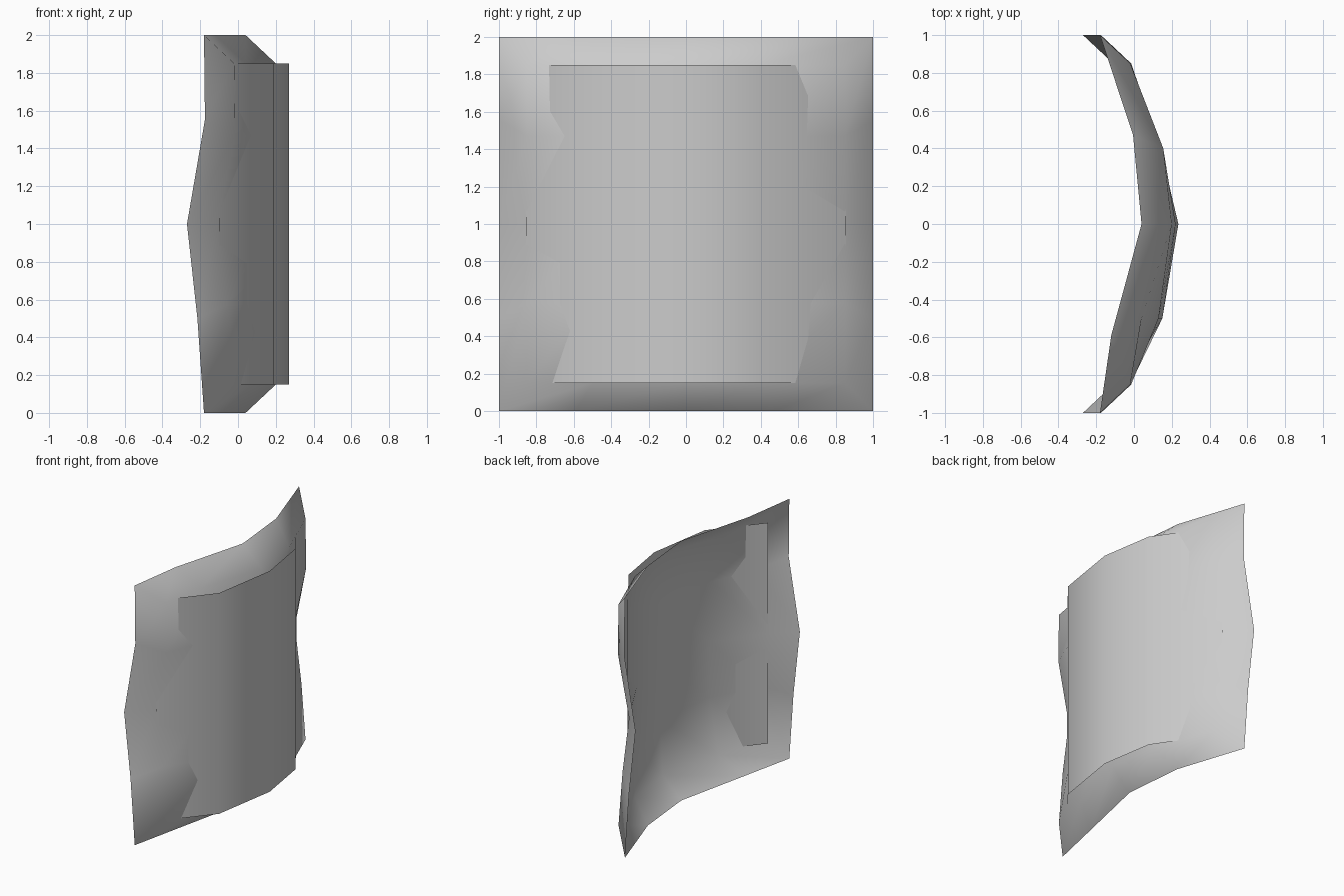
import bpy

if "Cube" in bpy.data.objects:
    bpy.data.objects.remove(bpy.data.objects["Cube"])


def sheet(name, rows):
    """Smooth open surface through a grid of points."""
    w = len(rows[0])
    verts = [p for r in rows for p in r]
    faces = [(i * w + j, i * w + j + 1, (i + 1) * w + j + 1, (i + 1) * w + j)
             for i in range(len(rows) - 1) for j in range(w - 1)]
    me = bpy.data.meshes.new(name)
    me.from_pydata(verts, [], faces)
    me.polygons.foreach_set("use_smooth", [True] * len(faces))
    ob = bpy.data.objects.new(name, me)
    bpy.context.collection.objects.link(ob)
    return ob


# padded panel: bulging inner grid surrounded by a swept-back rim
ys = [-0.85, -0.5, 0, 0.4, 0.85]
zs = [0.15, 0.575, 1.0, 1.47, 1.85]
bulge = [[-0.02, 0.07, 0.20, 0.155, -0.02],
         [-0.055, 0.15, 0.22, 0.148, -0.055],
         [-0.11, 0.15, 0.235, 0.14, -0.11],
         [-0.015, 0.13, 0.22, 0.11, -0.015],
         [-0.02, 0.04, 0.20, 0.155, -0.02]]


def panel_point(i, j):
    r, c = min(max(i, 0), 4), min(max(j, 0), 4)
    y, z, x = ys[c], zs[r] - 1, bulge[r][c]
    if (i, j) != (r, c):                       # rim: scaled out and set back
        y, z, x = y / 0.85, z / 0.85, x - 0.16
    return (x, y, z + 1)


ring = range(-1, 6)
panel = sheet("padded_panel", [[panel_point(i, j) for j in ring] for i in ring])
# the rim has no separate corner faces: its doubled corner points are merged
for p in list(panel.data.polygons):
    p.use_smooth = True
import bmesh
bm = bmesh.new()
bm.from_mesh(panel.data)
bmesh.ops.remove_doubles(bm, verts=bm.verts, dist=0.0005)
bmesh.ops.dissolve_degenerate(bm, edges=bm.edges, dist=0.0005)
bm.to_mesh(panel.data)
bm.free()

# plain curved plate passing through the panel
profile = [(-0.1, -0.855), (0.19, -0.5), (0.27, 0), (0.205, 0.405), (-0.1, 0.855)]
sheet("curved_plate", [[(x, y, z) for x, y in profile] for z in (0.15, 1.85)])
